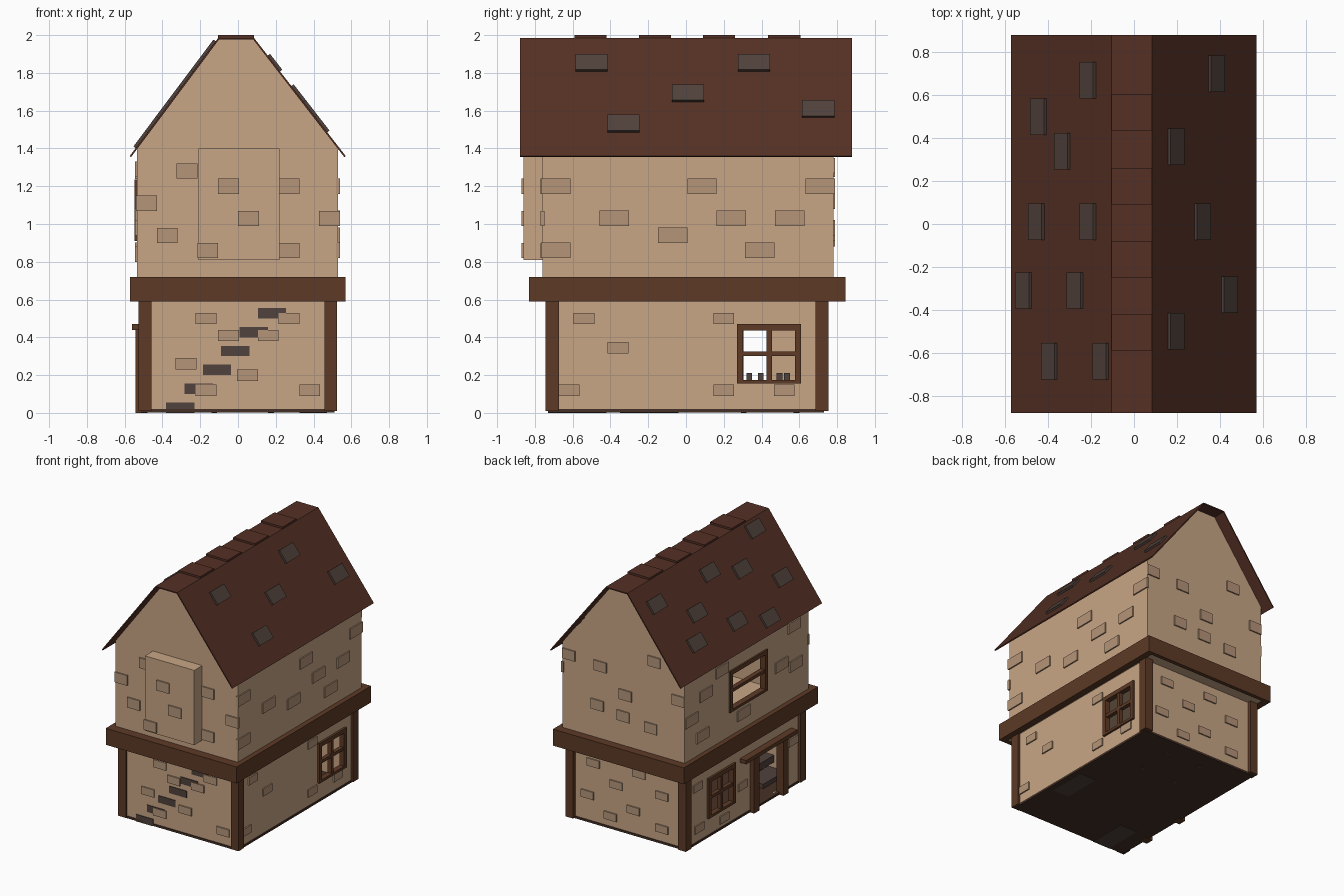
import bpy, bmesh, math
from mathutils import Matrix, Vector

if "Cube" in bpy.data.objects:
    bpy.data.objects.remove(bpy.data.objects["Cube"])


def material(name, rgb):
    m = bpy.data.materials.new(name)
    m.diffuse_color = (*rgb, 1)
    m.use_nodes = True
    m.node_tree.nodes["Principled BSDF"].inputs["Base Color"].default_value = m.diffuse_color
    return m


TAN = material("plaster", (.58, .38, .24))
STONE = material("stone", (.46, .30, .19))
WOOD = material("timber", (.11, .042, .019))
ROOF = material("roof", (.09, .03, .018))
SLATE = material("slate", (.08, .054, .045))
DARK = material("floor_wood", (.06, .03, .018))


def finish(name, bm, mat):
    bmesh.ops.recalc_face_normals(bm, faces=bm.faces)
    me = bpy.data.meshes.new(name)
    bm.to_mesh(me)
    bm.free()
    me.materials.append(mat)
    ob = bpy.data.objects.new(name, me)
    bpy.context.collection.objects.link(ob)
    return ob


def boxes(name, items, mat):
    """One object from boxes (x0, x1, y0, y1, z0, z1[, tilt about y])."""
    bm = bmesh.new()
    for it in items:
        x0, x1, y0, y1, z0, z1 = it[:6]
        tilt = it[6] if len(it) > 6 else 0
        c = Vector(((x0 + x1) / 2, (y0 + y1) / 2, (z0 + z1) / 2))
        m = (Matrix.Translation(c) @ Matrix.Rotation(tilt, 4, 'Y')
             @ Matrix.Diagonal((x1 - x0, y1 - y0, z1 - z0, 1)))
        bmesh.ops.create_cube(bm, size=1, matrix=m)
    return finish(name, bm, mat)


def extrude_y(name, profile, y0, y1, mat):
    """Solid from an (x, z) outline extruded along y."""
    bm = bmesh.new()
    f = bm.faces.new([bm.verts.new((x, y0, z)) for x, z in profile])
    g = bmesh.ops.extrude_face_region(bm, geom=[f])
    vs = [v for v in g["geom"] if isinstance(v, bmesh.types.BMVert)]
    bmesh.ops.translate(bm, verts=vs, vec=(0, y1 - y0, 0))
    return finish(name, bm, mat)


def side_wall(name, x0, x1, y0, y1, z0, z1, holes):
    """Wall along y with rectangular holes (y0, y1, z0, z1), sorted by y."""
    out, y = [], y0
    for a, b, c, d in holes:
        out.append((x0, x1, y, a, z0, z1))
        if c > z0:
            out.append((x0, x1, a, b, z0, c))
        out.append((x0, x1, a, b, d, z1))
        y = b
    out.append((x0, x1, y, y1, z0, z1))
    boxes(name, out, TAN)


def window(name, x0, x1, y0, y1, z0, z1, t=.033, upright=True):
    """Timber frame with glazing bars."""
    ym, zm, h = (y0 + y1) / 2, (z0 + z1) / 2, .012
    parts = [(x0, x1, y0, y1, z1 - t, z1), (x0, x1, y0, y1, z0, z0 + t * .6),
             (x0, x1, y0, y0 + t, z0, z1), (x0, x1, y1 - t, y1, z0, z1),
             (x0 + .005, x1 - .005, y0, y1, zm - h, zm + h)]
    if upright:
        parts.append((x0 + .005, x1 - .005, ym - .015, ym + .015, z0, z1))
    boxes(name, parts, WOOD)


# Lower storey
boxes("ground_floor", [(-.51, .51, -.73, .73, .003, .02)], DARK)
for n, y in (("front", -.725), ("back", .695)):
    boxes("lower_wall_" + n, [(-.505, .505, y, y + .03, .005, .62)], TAN)
side_wall("lower_wall_right", .475, .505, -.725, .725, .005, .62, [(.29, .60, .16, .46)])
side_wall("lower_wall_left", -.505, -.475, -.725, .725, .005, .62,
          [(-.45, -.13, .02, .43), (.14, .44, .16, .46)])
boxes("corner_posts", [(x, x + .068, y, y + .07, .01, .60)
                       for x in (-.527, .457) for y in (-.743, .685)], WOOD)
window("right_window", .48, .522, .27, .61, .155, .47)
window("left_window", -.522, -.48, .12, .46, .155, .47)

# Doorway
boxes("door_frame", [(-.56, -.50, -.59, .05, .44, .47),
                     (-.543, -.48, -.14, -.075, 0, .44),
                     (-.543, -.48, -.505, -.44, 0, .44)], WOOD)

# Beam ring and upper floor
boxes("beam_ring", [(-.573, .57, -.83, -.75, .60, .72), (-.573, .57, .77, .845, .60, .72),
                    (-.573, -.52, -.83, .845, .59, .72), (.52, .57, -.83, .845, .59, .72),
                    (-.573, .57, -.83, -.80, .59, .72), (-.573, .57, .815, .845, .59, .72)], WOOD)
boxes("upper_floor", [(-.55, .55, -.81, .825, .597, .66)], TAN)

# Upper storey
gable = [(-.535, .66), (.53, .66), (.53, 1.405), (.08, 1.978), (-.10, 1.978), (-.535, 1.40)]
extrude_y("gable_front", gable, -.76, -.73, TAN)
extrude_y("gable_back", gable, .75, .78, TAN)
side_wall("upper_wall_right", .50, .53, -.76, .78, .66, 1.40, [])
side_wall("upper_wall_left", -.535, -.505, -.76, .78, .66, 1.40, [(-.22, .22, .92, 1.22)])
window("upper_window", -.548, -.50, -.24, .23, .91, 1.235, upright=False)
boxes("chimney_breast", [(-.21, .22, -.86, -.75, .81, 1.40)], TAN)

# Roof: thin folded sheet with a flat ridge
outer = [(-.573, 1.36), (-.105, 1.985), (.085, 1.985), (.57, 1.36)]
inner = [(.563, 1.354), (.081, 1.976), (-.101, 1.976), (-.566, 1.354)]
extrude_y("roof", outer + inner, -.88, .88, ROOF)
boxes("ridge_tiles", [(-.105, .085, y, y + .17, 1.98, 2.0)
                      for y in (-.59, -.25, .09, .435)], ROOF)


def shingle(x, y):
    if x < 0:
        s = 625 / 468
        z, t = 1.36 + (x + .573) * s, -math.atan(s)
    else:
        s = 625 / 485
        z, t = 1.36 + (.57 - x) * s, math.atan(s)
    return (x - .053, x + .053, y - .085, y + .085, z - .015, z + .015, t)


boxes("shingles", [shingle(*p) for p in (
    (-.21, .67), (-.44, .5), (-.33, .34), (-.45, .01), (-.21, .01), (-.51, -.31),
    (-.27, -.31), (-.39, -.64), (-.15, -.64),
    (.38, .7), (.19, .36), (.315, .01), (.44, -.33), (.19, -.5))], SLATE)


# Projecting stones, given as (position along wall, height)
def stones_on_y(name, y, pts, w=.11, h=.08):
    boxes(name, [(a - w / 2, a + w / 2, y - .01, y + .01, z - h / 2, z + h / 2)
                 for a, z in pts], STONE)


def stones_on_x(name, x, pts, w=.155, h=.082):
    boxes(name, [(x - .01, x + .01, a - w / 2, a + w / 2, z - h / 2, z + h / 2)
                 for a, z in pts], STONE)


stones_on_y("front_upper_stones", -.76, [(-.27, 1.28), (.27, 1.2), (-.485, 1.11), (.485, 1.03),
                                         (-.375, .94), (.27, .86)])
stones_on_y("chimney_stones", -.86, [(-.05, 1.2), (.055, 1.03), (-.16, .86)])
stones_on_y("front_lower_stones", -.725, [(-.17, .5), (.27, .5), (-.05, .41), (.16, .41),
                                          (-.275, .26), (.05, .2), (-.17, .12), (.38, .12)], h=.06)
stones_on_y("back_upper_stones", .78, [(.475, 1.31), (.2, 1.29), (-.27, 1.45), (-.48, 1.2),
                                       (-.02, 1.12), (.225, .98), (0, .95), (-.24, .92)])
stones_on_y("back_lower_stones", .725, [(.3, .48), (-.1, .5), (.1, .36), (-.3, .38),
                                        (.35, .22), (-.05, .2), (.15, .1), (-.3, .12)], h=.06)
stones_on_x("right_upper_stones", .53, [(-.69, 1.2), (.085, 1.2), (.71, 1.2), (-.38, 1.03),
                                        (.24, 1.03), (.55, 1.03), (-.07, .94), (-.69, .86), (.39, .86)])
stones_on_x("left_upper_stones", -.535, [(-.58, 1.29), (.52, 1.17), (-.42, 1.04), (-.6, .98),
                                         (.32, 1.28), (.56, .86), (.05, .84), (.70, 1.03)])
stones_on_x("right_lower_stones", .505, [(-.54, .5), (.2, .5), (-.36, .345), (-.62, .12),
                                         (.2, .12), (.52, .12)], w=.11, h=.06)
stones_on_x("left_lower_stones", -.505, [(.58, .45), (.56, .12), (.02, .25), (-.61, .36),
                                         (.25, .08)], w=.11, h=.06)

# Interior: open stairs, chest, table with mugs
boxes("stairs", [(-.38 + .097 * i, -.23 + .097 * i, -.73, -.42, max(0, .03 + .1 * (i - .3)), .055 + .1 * i)
                 for i in range(6)], SLATE)
boxes("chest", [(.325, .47, -.35, -.04, 0, .17)], SLATE)
boxes("table", [(-.15, .2, .28, .61, .14, .165)]
      + [(x, x + .03, y, y + .03, 0, .14) for x in (-.14, .16) for y in (.29, .57)], WOOD)
boxes("mugs", [(x, x + .03, y, y + .03, .165, .21)
               for x, y in ((0, .32), (.1, .38), (-.05, .48), (.08, .52))], SLATE)
